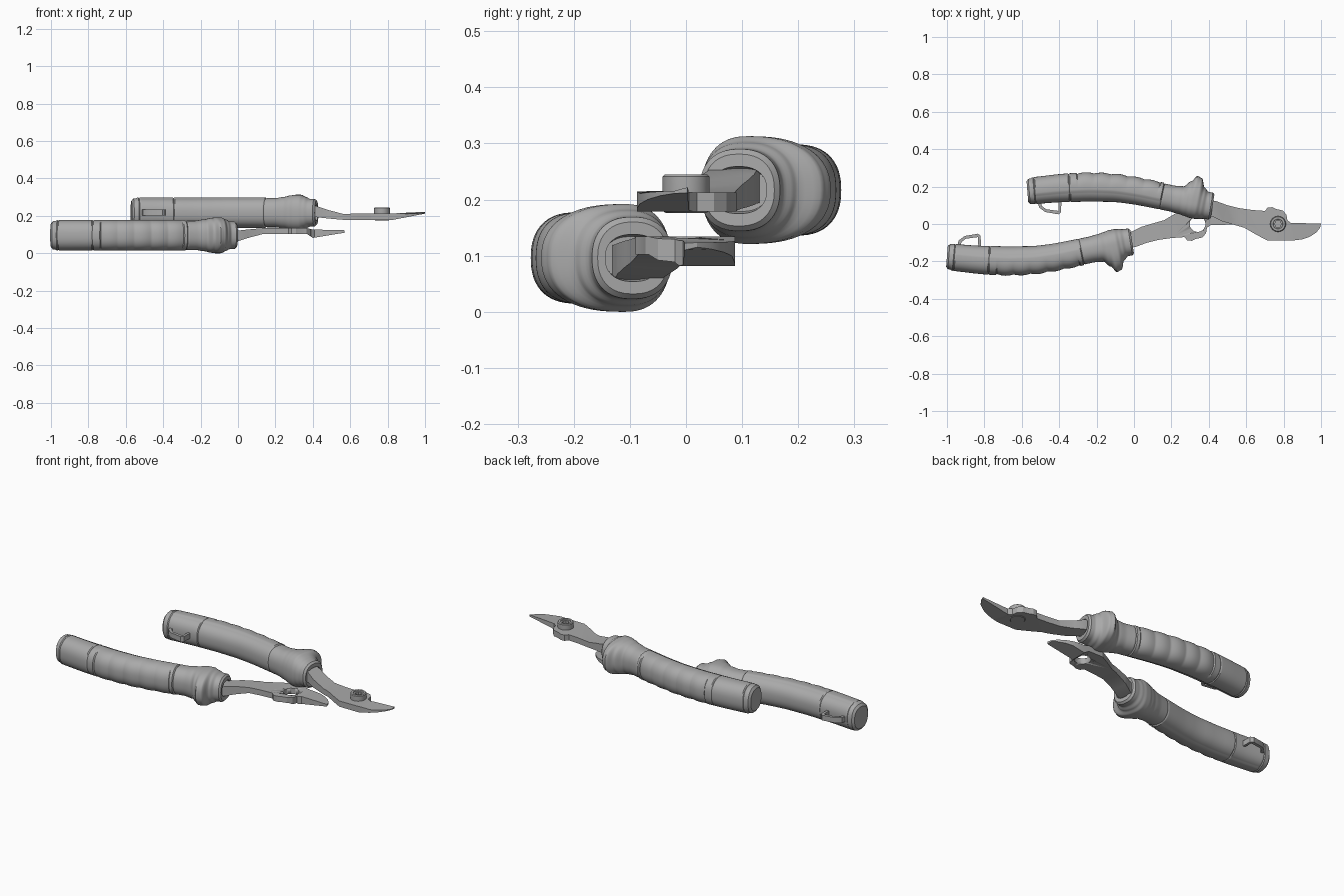
import bpy, bmesh, math
from mathutils import Vector, Matrix

cube = bpy.data.objects.get("Cube")
if cube:
    bpy.data.objects.remove(cube, do_unlink=True)

grey = bpy.data.materials.new("plain_grey")
grey.use_nodes = True
COLOR = (0.4, 0.4, 0.4, 1)
grey.diffuse_color = COLOR
grey.node_tree.nodes["Principled BSDF"].inputs["Base Color"].default_value = COLOR

HANDLE_Z = 0.217
PIVOT = (0.77, 0.0)
# The second half is the first turned over about the long axis and slid back
TURNED = Matrix.Translation((-0.43, 0, 0.313)) @ Matrix.Diagonal((1, -1, -1, 1))
HALVES = (("upper", Matrix.Identity(4)), ("lower", TURNED))


def finish(name, bm, matrix, angle=35):
    bmesh.ops.transform(bm, matrix=matrix, verts=bm.verts)
    bmesh.ops.recalc_face_normals(bm, faces=bm.faces)
    mesh = bpy.data.meshes.new(name)
    bm.to_mesh(mesh)
    bm.free()
    mesh.materials.append(grey)
    ob = bpy.data.objects.new(name, mesh)
    bpy.context.collection.objects.link(ob)
    bpy.ops.object.select_all(action='DESELECT')
    ob.select_set(True)
    bpy.context.view_layer.objects.active = ob
    bpy.ops.object.shade_smooth_by_angle(angle=math.radians(angle))
    return ob


def interp(keys, x, smooth=False):
    """Interpolate rows of (x, values...) at x."""
    if x <= keys[0][0]:
        return keys[0][1:]
    for a, b in zip(keys, keys[1:]):
        if x <= b[0]:
            t = (x - a[0]) / (b[0] - a[0])
            t = t * t * (3 - 2 * t) if smooth else t
            return [p + (q - p) * t for p, q in zip(a[1:], b[1:])]
    return keys[-1][1:]


def skin(bm, rings):
    """Join rings of points into a closed surface."""
    vs = [[bm.verts.new(p) for p in ring] for ring in rings]
    n = len(vs[0])
    for a, b in zip(vs, vs[1:]):
        for i in range(n):
            j = (i + 1) % n
            bm.faces.new((a[i], a[j], b[j], b[i]))
    bm.faces.new(vs[0][::-1])
    bm.faces.new(vs[-1])


def plate(bm, outline, heights):
    """Extrude an outline, its bottom and top following heights along x."""
    bottom = bm.faces.new([bm.verts.new((x, y, 0)) for x, y in outline])
    res = bmesh.ops.extrude_face_region(bm, geom=[bottom])
    for v in res["geom"]:
        if isinstance(v, bmesh.types.BMVert):
            v.co.z = 1
    for x, *_ in heights:
        bmesh.ops.bisect_plane(bm, geom=bm.verts[:] + bm.edges[:] + bm.faces[:],
                               plane_co=(x, 0, 0), plane_no=(1, 0, 0))
    for v in bm.verts:
        lo, hi = interp(heights, v.co.x)
        v.co.z = hi if v.co.z > 0.5 else lo


# Handle: centre line (x, y) and radii (x, outward, inward, vertical)
CENTRE = [(-0.57, 0.172), (-0.40, 0.190), (-0.24, 0.199), (-0.10, 0.193),
          (0.03, 0.173), (0.19, 0.139), (0.31, 0.115), (0.42, 0.092)]
RADII = [(-0.57, 0.055, 0.055, 0.062), (-0.56, 0.068, 0.066, 0.075),
         (-0.53, 0.072, 0.070, 0.078), (-0.24, 0.076, 0.078, 0.078),
         (0.03, 0.073, 0.072, 0.078), (0.20, 0.070, 0.070, 0.078),
         (0.25, 0.076, 0.074, 0.085), (0.285, 0.110, 0.079, 0.093),
         (0.31, 0.146, 0.083, 0.096), (0.335, 0.138, 0.083, 0.096),
         (0.36, 0.092, 0.079, 0.085), (0.385, 0.074, 0.073, 0.074),
         (0.41, 0.073, 0.072, 0.073), (0.42, 0.064, 0.063, 0.064)]
SEAMS = (-0.53, -0.345, 0.15)


def centre_y(x):
    # Average over a window to round the centre line
    return sum(interp(CENTRE, x + d * 0.012)[0] for d in range(-3, 4)) / 7


def handle_ring(x, radii, detail=True):
    y = centre_y(x)
    slope = (centre_y(min(x + 0.04, 0.42)) - centre_y(max(x - 0.04, -0.57))) / (
        min(x + 0.04, 0.42) - max(x - 0.04, -0.57))
    normal = Vector((-slope, 1, 0)).normalized()
    out, inn, rz = radii
    ring = []
    for i in range(64):
        a = 2 * math.pi * i / 64
        c, s = math.cos(a), math.sin(a)
        power = 2 / 2.35
        n = math.copysign(abs(c) ** power, c)
        z = math.copysign(abs(s) ** power, s)
        k = 1.0
        if detail:
            # Raised grip on the outer side, finger ribs and seam grooves
            if c > -0.2 and -0.54 < x < 0.15:
                k += 0.04
            if c > 0 and -0.30 < x < 0.13:
                k -= 0.09 * c * (1 - abs(math.sin(math.pi * (x + 0.30) / 0.086)))
            if min(abs(x - g) for g in SEAMS) < 0.0026:
                k -= 0.045
        p = Vector((x, y, HANDLE_Z)) + normal * n * k * (out if c > 0 else inn)
        p.z += z * rz * k
        ring.append(p)
    return ring


def build_handle(name, matrix):
    bm = bmesh.new()
    rings = [handle_ring(x, interp(RADII, x, True))
             for x in (-0.57 + 0.99 * i / 198 for i in range(199))]
    # Socket that the steel tang sits in
    rings.append(handle_ring(0.42, (0.050, 0.050, 0.042), False))
    rings.append(handle_ring(0.385, (0.046, 0.046, 0.038), False))
    skin(bm, rings)
    finish(name, bm, matrix)


# Steel outline: tang, pivot boss and curved blade
STEEL = [(0.37, 0.135), (0.44, 0.122), (0.50, 0.10), (0.56, 0.085), (0.63, 0.075),
         (0.70, 0.07), (0.715, 0.088), (0.74, 0.09), (0.76, 0.08), (0.795, 0.072),
         (0.815, 0.05), (0.82, 0.02), (0.84, 0.005), (1.0, 0.003), (0.995, -0.02),
         (0.975, -0.045), (0.94, -0.068), (0.90, -0.082), (0.86, -0.087),
         (0.71, -0.087), (0.65, -0.055), (0.59, -0.02), (0.53, -0.003),
         (0.47, 0.015), (0.42, 0.04), (0.37, 0.05)]
TANG = [(0.37, 0.195, 0.258), (0.42, 0.193, 0.252), (0.48, 0.186, 0.232), (0.56, 0.179, 0.211)]
TIPS = {"upper": [(0.83, 0.179, 0.213), (1.0, 0.212, 0.222)],
        "lower": [(0.80, 0.179, 0.211), (0.83, 0.186, 0.231), (1.0, 0.190, 0.203)]}
# Wire lanyard loop as a C-shaped strip
LOOP = [(-0.515, 0.115), (-0.507, 0.088), (-0.475, 0.064), (-0.405, 0.052),
        (-0.390, 0.062), (-0.388, 0.13), (-0.402, 0.13), (-0.404, 0.070),
        (-0.470, 0.079), (-0.492, 0.096), (-0.498, 0.115)]

steel = {}
for side, matrix in HALVES:
    build_handle(side + "_handle", matrix)

    bm = bmesh.new()
    plate(bm, STEEL, TANG + TIPS[side])
    # Grind the blade thinner toward its curved edge
    for v in bm.verts:
        if v.co.x > 0.88 and v.co.y < -0.01 and v.co.z > interp(TANG + TIPS[side], v.co.x)[0] + 0.005:
            v.co.z -= 0.006
    steel[side] = finish(side + "_blade", bm, matrix, 25)

    bm = bmesh.new()
    plate(bm, LOOP, [(-0.52, 0.203, 0.233), (-0.38, 0.203, 0.233)])
    finish(side + "_lanyard_loop", bm, matrix)

# Pivot bolt with a hexagonal socket, on the upper half only
bm = bmesh.new()


def circle(r, z, sides=48):
    # Points snap to a polygon of the given number of sides
    pts = []
    for i in range(48):
        a = 2 * math.pi * i / 48
        step = 2 * math.pi / sides
        k = math.cos(step / 2) / math.cos(a % step - step / 2)
        pts.append((PIVOT[0] + r * k * math.cos(a), PIVOT[1] + r * k * math.sin(a), z))
    return pts


skin(bm, [circle(0.036, 0.176), circle(0.040, 0.179), circle(0.042, 0.21),
          circle(0.042, 0.241), circle(0.038, 0.245), circle(0.027, 0.245),
          circle(0.025, 0.240), circle(0.018, 0.240, 6), circle(0.018, 0.224, 6)])
finish("pivot_bolt", bm, Matrix.Identity(4))

# Pivot hole through the lower blade
bm = bmesh.new()
skin(bm, [circle(0.042, 0.1), circle(0.042, 0.3)])
cutter = finish("pivot_hole_cutter", bm, TURNED)
cutter.hide_render = True
cutter.display_type = 'WIRE'
hole = steel["lower"].modifiers.new("pivot_hole", 'BOOLEAN')
hole.operation = 'DIFFERENCE'
hole.solver = 'EXACT'
hole.object = cutter
